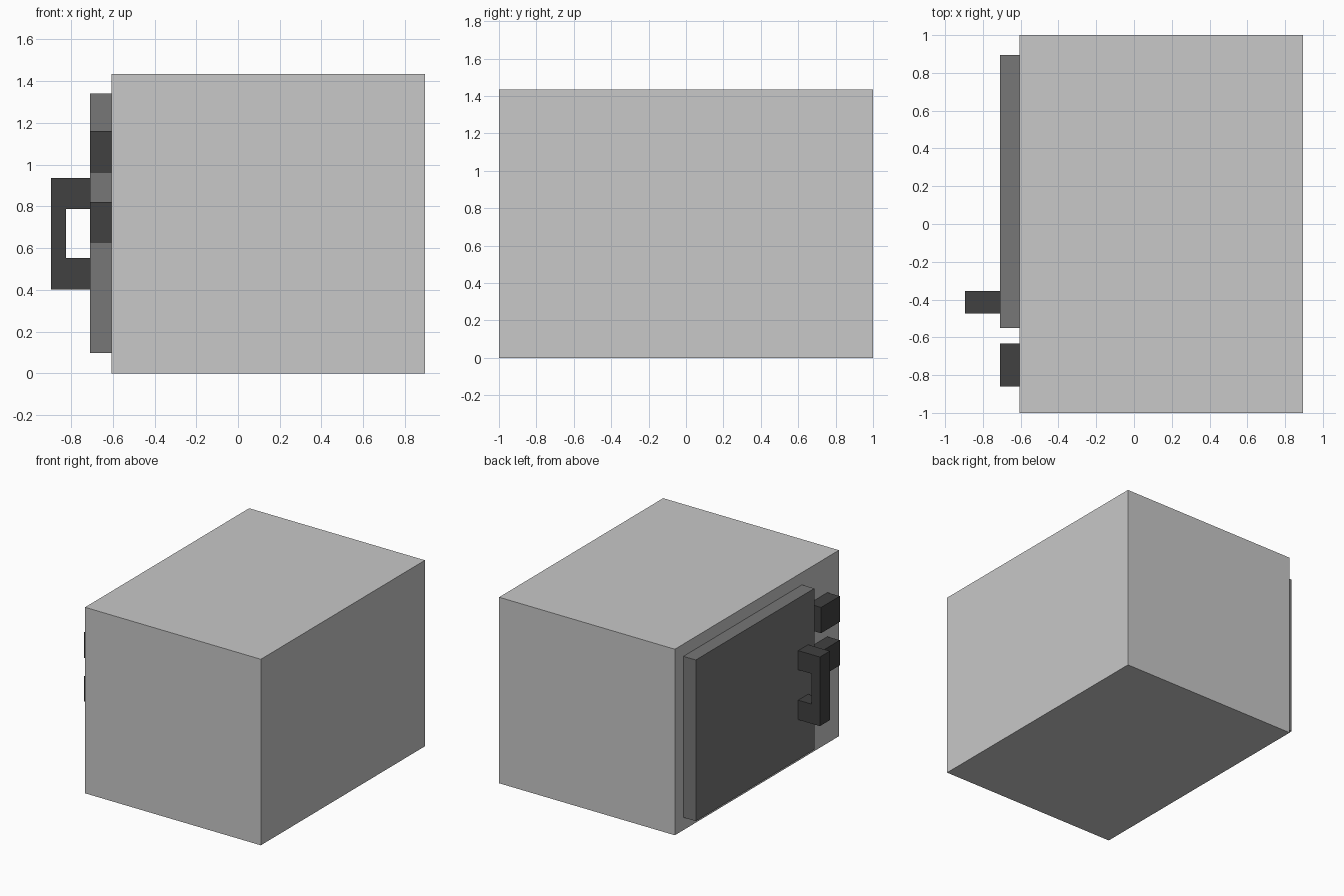
import bpy
import bmesh

if "Cube" in bpy.data.objects:
    bpy.data.objects.remove(bpy.data.objects["Cube"])


def material(name, value):
    m = bpy.data.materials.new(name)
    m.diffuse_color = (value, value, value, 1)
    m.use_nodes = True
    m.node_tree.nodes["Principled BSDF"].inputs["Base Color"].default_value = m.diffuse_color
    return m


light_grey = material("light grey", 0.58)
mid_grey = material("mid grey", 0.184)
dark_grey = material("dark grey", 0.052)


def prism(name, profile, y0, y1, mat):
    """Extrude a closed (x, z) profile from y0 to y1."""
    bm = bmesh.new()
    face = bm.faces.new([bm.verts.new((x, y0, z)) for x, z in profile])
    ext = bmesh.ops.extrude_face_region(bm, geom=[face])
    moved = [v for v in ext["geom"] if isinstance(v, bmesh.types.BMVert)]
    bmesh.ops.translate(bm, verts=moved, vec=(0, y1 - y0, 0))
    bmesh.ops.recalc_face_normals(bm, faces=bm.faces[:])
    mesh = bpy.data.meshes.new(name)
    bm.to_mesh(mesh)
    bm.free()
    mesh.materials.append(mat)
    obj = bpy.data.objects.new(name, mesh)
    bpy.context.collection.objects.link(obj)
    return obj


def box(name, x0, x1, y0, y1, z0, z1, mat):
    return prism(name, [(x0, z0), (x1, z0), (x1, z1), (x0, z1)], y0, y1, mat)


FACE, DOOR, GRIP = -0.605, -0.71, -0.895

# Cabinet and door
box("oven_body", FACE, 0.895, -1, 1, 0, 1.435, light_grey)
box("door", DOOR, FACE, -0.55, 0.895, 0.097, 1.34, mid_grey)

# Two control buttons beside the door
for label, z0, z1 in (("upper", 0.963, 1.162), ("lower", 0.628, 0.822)):
    box(label + "_button", DOOR, FACE, -0.86, -0.632, z0, z1, dark_grey)

# Bracket-shaped door handle
prism("door_handle",
      [(DOOR, 0.402), (GRIP, 0.402), (GRIP, 0.935), (DOOR, 0.935),
       (DOOR, 0.787), (-0.823, 0.787), (-0.823, 0.553), (DOOR, 0.553)],
      -0.475, -0.354, dark_grey)
